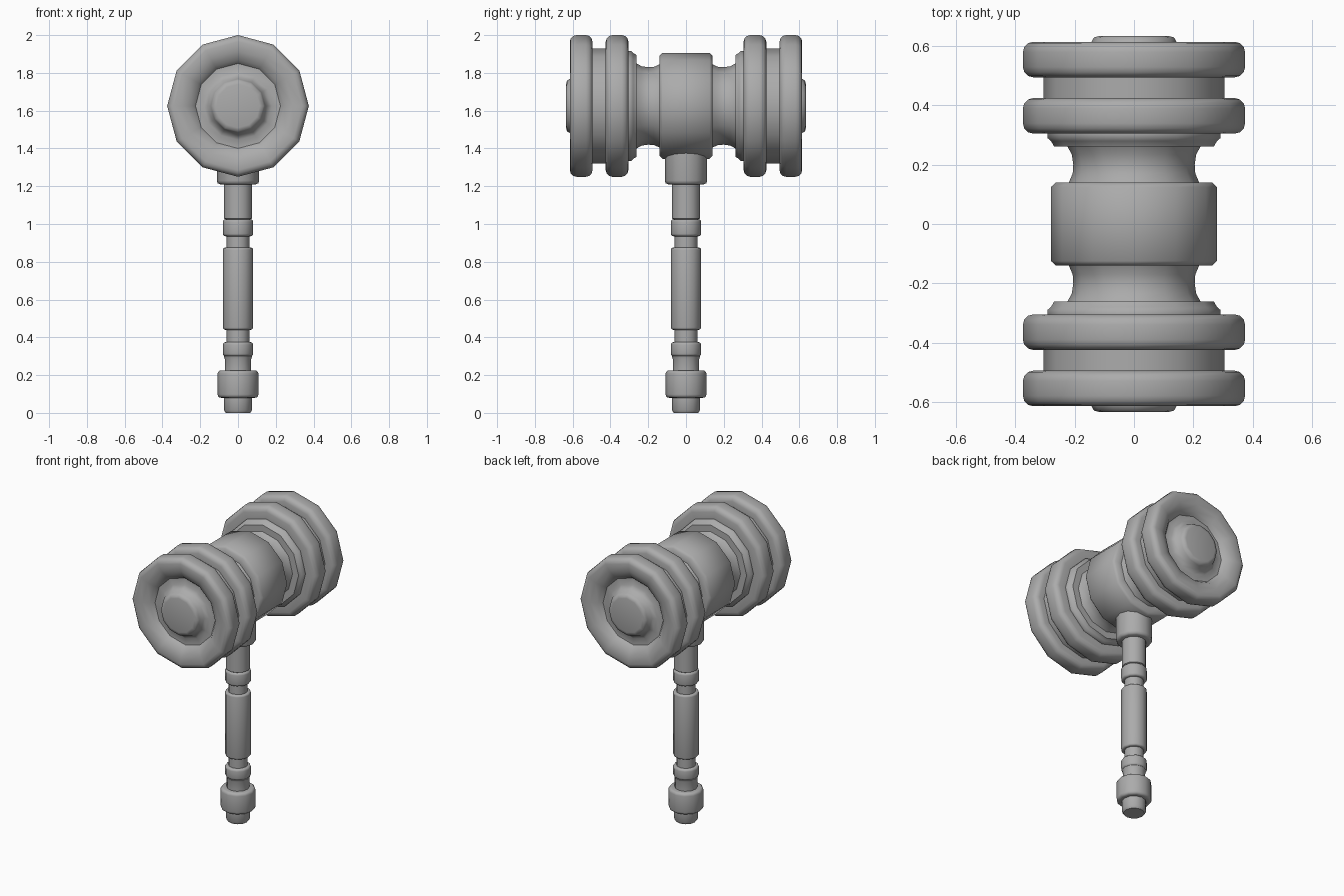
import bpy
import bmesh
from math import radians, cos, sin, pi

cube = bpy.data.objects.get("Cube")
if cube:
    bpy.data.objects.remove(cube, do_unlink=True)

# One plain grey for the whole gavel
grey = bpy.data.materials.new("plain grey")
grey.use_nodes = True
colour = (0.41, 0.41, 0.41, 1)
grey.diffuse_color = colour
grey.node_tree.nodes["Principled BSDF"].inputs["Base Color"].default_value = colour

SIDES = 12
HEAD_Z = 1.625


def band(radius, start, end, bevel):
    """Profile of a band with rounded corners."""
    steps = [(1 - cos(a), 1 - sin(a)) for a in (0, pi / 6, pi / 3, pi / 2)]
    first = [(radius - bevel * v, start + bevel * u) for u, v in steps]
    last = [(radius - bevel * v, end - bevel * u) for u, v in reversed(steps)]
    return first + last


def lathe(name, profile, location=(0, 0, 0), tilt=0):
    """Spin (radius, height) pairs around z into a twelve sided solid."""
    bm = bmesh.new()
    rings = []
    for radius, height in profile:
        rings.append([bm.verts.new((radius * cos(2 * pi * i / SIDES),
                                    radius * sin(2 * pi * i / SIDES), height))
                      for i in range(SIDES)])
    for low, high in zip(rings, rings[1:]):
        for i in range(SIDES):
            j = (i + 1) % SIDES
            bm.faces.new((low[i], low[j], high[j], high[i]))
    bm.faces.new(rings[0][::-1])
    bm.faces.new(rings[-1])
    bmesh.ops.recalc_face_normals(bm, faces=bm.faces)
    mesh = bpy.data.meshes.new(name)
    bm.to_mesh(mesh)
    bm.free()
    mesh.materials.append(grey)
    obj = bpy.data.objects.new(name, mesh)
    bpy.context.collection.objects.link(obj)
    obj.location = location
    obj.rotation_euler.x = tilt
    bpy.ops.object.select_all(action='DESELECT')
    obj.select_set(True)
    bpy.context.view_layer.objects.active = obj
    bpy.ops.object.shade_smooth_by_angle(angle=radians(50))
    return obj


# Head: half profile from the central drum out to the dished striking face
half = [(0.265, 0.14), (0.22, 0.14), (0.207, 0.17), (0.205, 0.2), (0.21, 0.235),
        (0.225, 0.262), (0.27, 0.262), (0.28, 0.28), (0.292, 0.29), (0.292, 0.305)]
half += band(0.375, 0.305, 0.425, 0.035)
half += [(0.305, 0.425), (0.305, 0.495)]
half += band(0.375, 0.495, 0.615, 0.035)
half += [(0.29, 0.61), (0.245, 0.59), (0.225, 0.565), (0.18, 0.565),
         (0.155, 0.585), (0.143, 0.615), (0.135, 0.63), (0.115, 0.635)]
drum = [(0.28, 0.125)]
outer = drum + half
head = [(r, -h) for r, h in reversed(outer)] + outer
lathe("gavel_head", head, (0, 0, HEAD_Z), radians(90))

# Handle: turned from foot to the shaft below the collar
handle = [(0.065, 0.0), (0.075, 0.015), (0.075, 0.08)]
handle += band(0.108, 0.08, 0.225, 0.018)
handle += [(0.07, 0.225), (0.07, 0.285), (0.075, 0.3)]
handle += band(0.08, 0.3, 0.375, 0.014)
handle += [(0.06, 0.375), (0.06, 0.44)]
handle += band(0.08, 0.44, 0.875, 0.012)
handle += [(0.06, 0.875), (0.06, 0.935)]
handle += band(0.08, 0.935, 1.025, 0.014)
handle += [(0.075, 1.03), (0.075, 1.25)]
lathe("handle", handle)

# Collar joining the handle to the head
collar = [(0.095, 1.21), (0.108, 1.216), (0.112, 1.23), (0.112, 1.45)]
lathe("handle_collar", collar)
